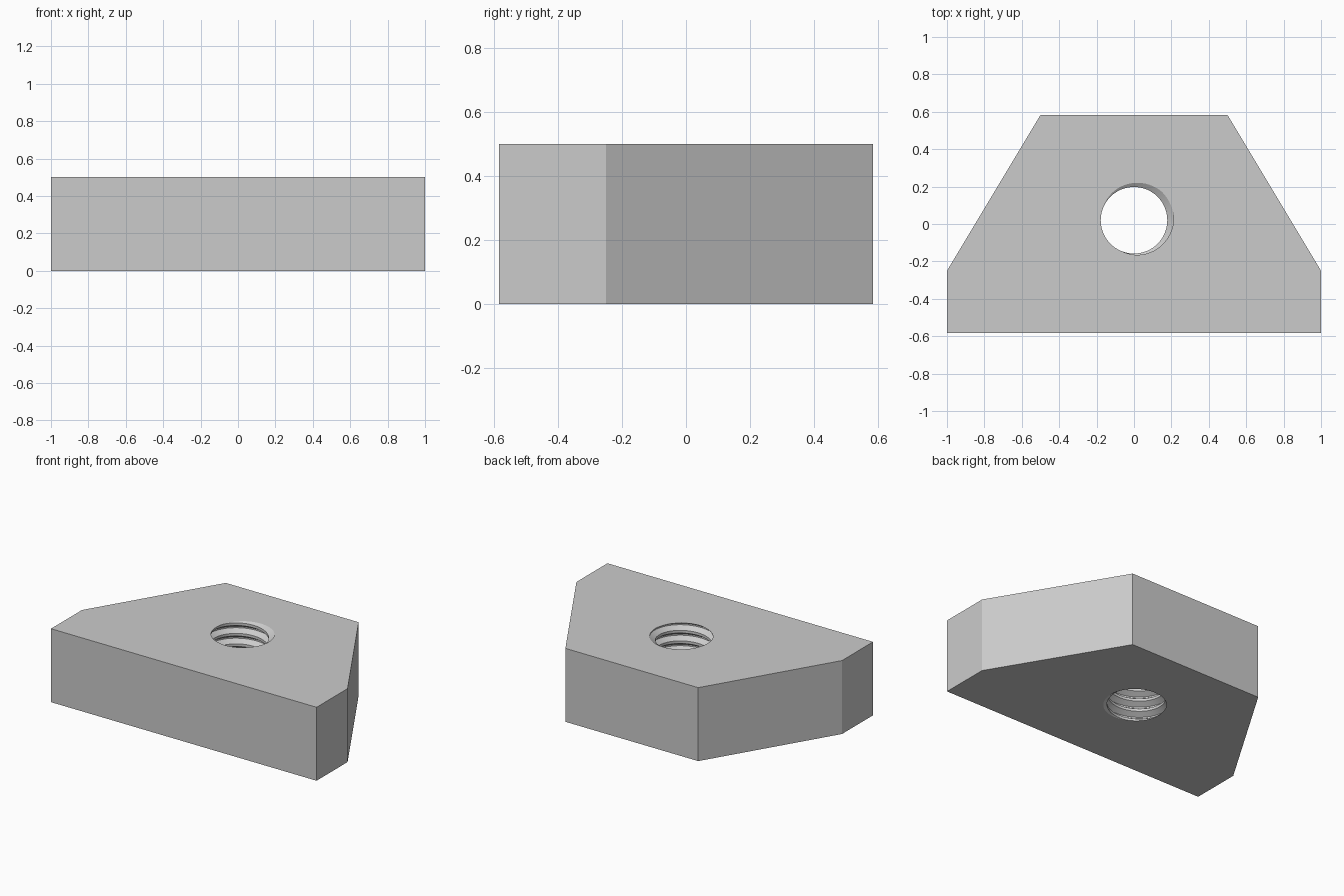
import bpy, bmesh, math

cube = bpy.data.objects.get("Cube")
if cube:
    bpy.data.objects.remove(cube, do_unlink=True)

HEIGHT = 0.5
OUTLINE = [(-1, -0.583), (1, -0.583), (1, -0.25), (0.5, 0.583), (-0.5, 0.583), (-1, -0.25)]
HOLE_Y = 0.02
MINOR, MAJOR = 0.178, 0.213
TURNS = 7
PITCH = HEIGHT / TURNS
PEAK = math.radians(25)          # direction of the thread groove at the top face
STEPS = 64
ROOT, CREST = 1 / 16, 3 / 8      # groove flat and crest start, in pitches from the groove centre
PROFILE = [-CREST, -ROOT, ROOT, CREST]


def thread_radius(angle, z):
    """Radius of the threaded wall at an angle and a height."""
    phase = (z - HEIGHT) / PITCH - (angle - PEAK) / math.tau
    d = abs(phase - round(phase))
    t = min(max((d - ROOT) / (CREST - ROOT), 0), 1)
    return MAJOR + (MINOR - MAJOR) * t


bm = bmesh.new()

# Threaded bore: rows follow the helix and are clamped to the two flat faces
rows = [k + p for k in range(-2, TURNS + 3) for p in PROFILE]
columns = []
for j in range(STEPS + 1):
    angle = math.tau * j / STEPS
    column = []
    for row in rows:
        z = PITCH * (row + (angle - PEAK) / math.tau)
        z = min(max(z, 0), HEIGHT)
        r = thread_radius(angle, z)
        column.append(bm.verts.new((r * math.cos(angle), HOLE_Y + r * math.sin(angle), z)))
    columns.append(column)
for a, b in zip(columns, columns[1:]):
    for i in range(len(rows) - 1):
        bm.faces.new((a[i], a[i + 1], b[i + 1], b[i]))
bmesh.ops.remove_doubles(bm, verts=bm.verts, dist=1e-5)
bmesh.ops.dissolve_degenerate(bm, edges=bm.edges, dist=1e-5)
for face in bm.faces:
    face.smooth = True

# Outer side walls
low = [bm.verts.new((x, y, 0)) for x, y in OUTLINE]
high = [bm.verts.new((x, y, HEIGHT)) for x, y in OUTLINE]
for i in range(len(OUTLINE)):
    n = (i + 1) % len(OUTLINE)
    bm.faces.new((low[i], low[n], high[n], high[i]))

# Top and bottom faces with the hole left open
for level, up in ((0, -1), (HEIGHT, 1)):
    rim = [e for e in bm.edges if e.is_boundary
           and all(abs(v.co.z - level) < 1e-4 for v in e.verts)]
    bmesh.ops.triangle_fill(bm, edges=rim, use_beauty=True, normal=(0, 0, up))
bmesh.ops.recalc_face_normals(bm, faces=bm.faces)

mesh = bpy.data.meshes.new("threaded_block")
bm.to_mesh(mesh)
bm.free()
block = bpy.data.objects.new("threaded_block", mesh)
bpy.context.collection.objects.link(block)

# Plain grey metal
grey = bpy.data.materials.new("grey_metal")
grey.use_nodes = True
colour = (0.6, 0.6, 0.6, 1)
grey.diffuse_color = colour
grey.node_tree.nodes["Principled BSDF"].inputs["Base Color"].default_value = colour
mesh.materials.append(grey)

bpy.ops.object.select_all(action="DESELECT")
block.select_set(True)
bpy.context.view_layer.objects.active = block
bpy.ops.object.shade_smooth_by_angle(angle=math.radians(30))
